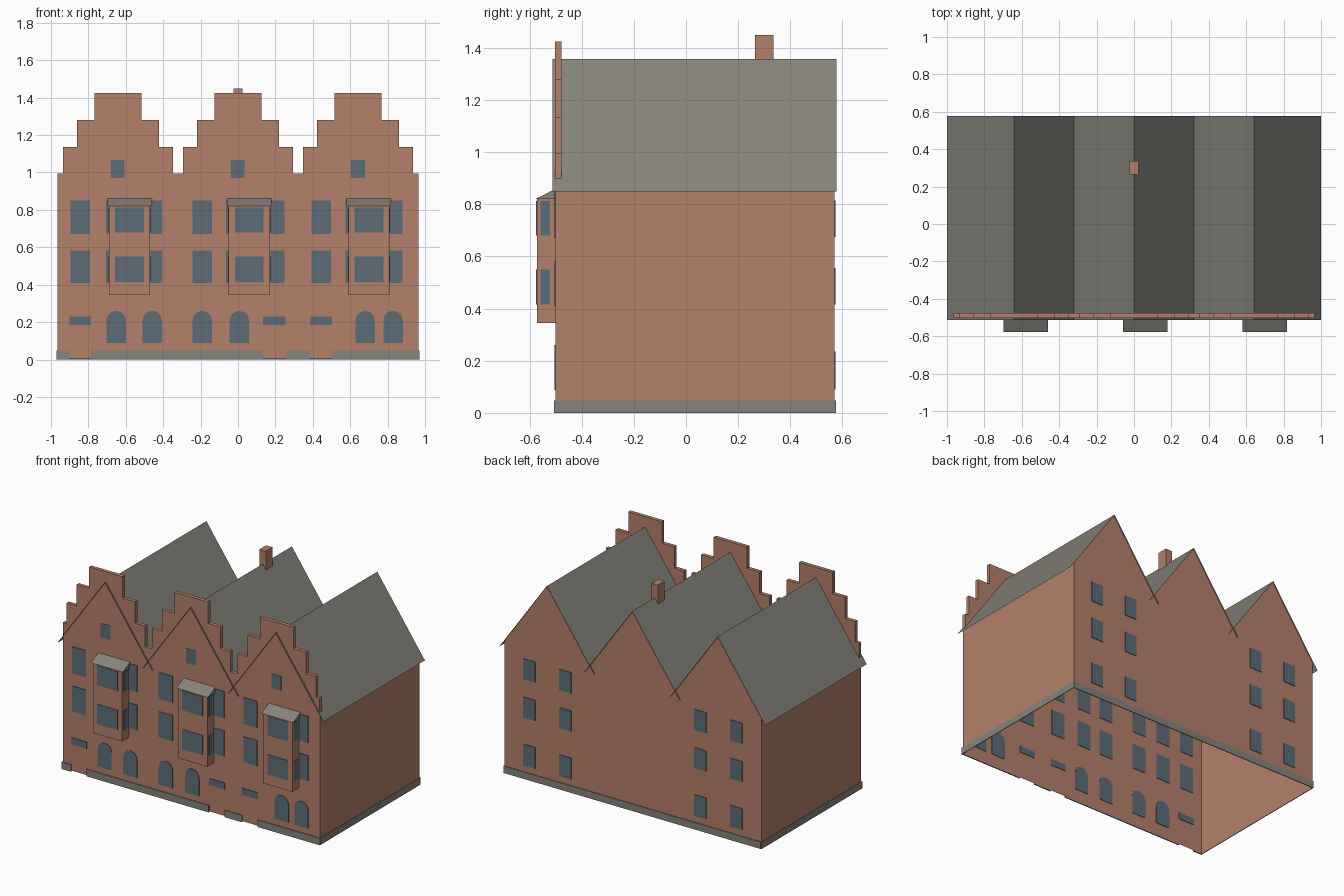
import bpy
import bmesh
import math

if "Cube" in bpy.data.objects:
    bpy.data.objects.remove(bpy.data.objects["Cube"])


def material(name, color):
    m = bpy.data.materials.new(name)
    m.diffuse_color = (*color, 1)
    m.use_nodes = True
    m.node_tree.nodes["Principled BSDF"].inputs["Base Color"].default_value = m.diffuse_color
    return m


BRICK = material("brick", (0.456, 0.216, 0.144))
SLATE = material("slate grey", (0.238, 0.227, 0.195))
GLASS = material("window blue", (0.107, 0.150, 0.188))

CENTRES = (-0.642, 0.0, 0.642)          # ridge line of each house
HALF, FRONT, BACK = 0.965, -0.50, 0.57  # wall shell
RIDGE, SLOPE = 1.355, 1.417


def finish(name, bm, mat):
    mesh = bpy.data.meshes.new(name)
    bm.to_mesh(mesh)
    bm.free()
    mesh.materials.append(mat)
    ob = bpy.data.objects.new(name, mesh)
    bpy.context.collection.objects.link(ob)
    return ob


def prism(bm, points, a, b, axis="y"):
    """Extrude a closed 2D outline from a to b along y (x,z outline) or x (y,z outline)."""
    def place(p, t):
        return (p[0], t, p[1]) if axis == "y" else (t, p[0], p[1])
    va = [bm.verts.new(place(p, a)) for p in points]
    vb = [bm.verts.new(place(p, b)) for p in points]
    faces = [bm.faces.new(va), bm.faces.new(vb[::-1])]
    n = len(points)
    for i in range(n):
        j = (i + 1) % n
        faces.append(bm.faces.new((va[j], va[i], vb[i], vb[j])))
    bmesh.ops.recalc_face_normals(bm, faces=faces)


def rect(a0, a1, b0, b1):
    return [(a0, b0), (a1, b0), (a1, b1), (a0, b1)]


def box(bm, x0, x1, y0, y1, z0, z1):
    prism(bm, rect(x0, x1, z0, z1), y0, y1)


def arch(x0, x1, z0, z1):
    """Upright outline with a half-round head."""
    r, cx = (x1 - x0) / 2, (x0 + x1) / 2
    head = [(cx + r * math.cos(math.pi * i / 8), z1 - r + r * math.sin(math.pi * i / 8))
            for i in range(9)]
    return [(x0, z0), (x1, z0)] + head


def roof_z(x):
    return RIDGE - SLOPE * min(abs(x - c) for c in CENTRES)


# Wall shell: open underneath, three gables front and back
outline = [(-HALF, 0.005), (HALF, 0.005)]
tops = [HALF, 0.642, 0.321, 0.0, -0.321, -0.642, -HALF]
outline += [(x, roof_z(x)) for x in tops]
bm = bmesh.new()
for y, flip in ((FRONT, 1), (BACK, -1)):
    bm.faces.new([bm.verts.new((x, y, z)) for x, z in outline[::flip]])
for s in (-1, 1):
    pts = rect(FRONT, BACK, 0.005, roof_z(HALF))[::s]
    bm.faces.new([bm.verts.new((s * HALF, y, z)) for y, z in pts])
finish("walls", bm, BRICK)

# Stepped parapet along the front
steps = ((0.294, 1.135), (0.22, 1.28), (0.126, 1.425))
profile = [(HALF, 0.895), (HALF, 0.995)]
for c in CENTRES[::-1]:
    z = 0.995
    for half, top in steps:
        profile += [(c + half, z), (c + half, top)]
        z = top
    for half, low in zip((0.126, 0.22, 0.294), (1.28, 1.135, 0.995)):
        profile += [(c - half, z), (c - half, low)]
        z = low
profile += [(-HALF, 0.995), (-HALF, 0.895)]
bm = bmesh.new()
prism(bm, profile, -0.502, -0.477)
finish("stepped_parapet", bm, BRICK)

# Thin roof sheets, crossing slightly at the valleys
bm = bmesh.new()
for c in CENTRES:
    for s in (-1, 1):
        drop = 0.358
        a, b = (c, RIDGE + 0.002), (c + s * drop, RIDGE + 0.002 - SLOPE * drop)
        quad = [(a[0], -0.512, a[1]), (b[0], -0.512, b[1]),
                (b[0], 0.578, b[1]), (a[0], 0.578, a[1])][::s]
        bm.faces.new([bm.verts.new(v) for v in quad])
finish("roof", bm, SLATE)

# Chimney
bm = bmesh.new()
box(bm, -0.025, 0.024, 0.265, 0.336, 1.28, 1.45)
finish("chimney", bm, BRICK)

# Plinth, broken at the three doorways
DOORS = ((-0.902, -0.785), (0.135, 0.253), (0.385, 0.502))
bm = bmesh.new()
edges = [-HALF] + [x for d in DOORS for x in d] + [HALF]
for x0, x1 in zip(edges[::2], edges[1::2]):
    box(bm, x0, x1, FRONT - 0.007, FRONT - 0.0005, 0, 0.047)
box(bm, -HALF, HALF, BACK + 0.0005, BACK + 0.006, 0, 0.047)
for s in (-1, 1):
    x0, x1 = sorted((s * (HALF + 0.0005), s * (HALF + 0.005)))
    box(bm, x0, x1, FRONT - 0.007, BACK + 0.006, 0, 0.047)
finish("plinth", bm, SLATE)

# Bay windows with small lean-to roofs
walls, caps, panes = bmesh.new(), bmesh.new(), bmesh.new()
for c in (-0.58, 0.06, 0.70):
    box(walls, c - 0.11, c + 0.11, -0.572, FRONT - 0.0005, 0.345, 0.82)
    prism(caps, [(-0.577, 0.82), (FRONT, 0.82), (FRONT, 0.86)], c - 0.119, c + 0.119, "x")
    for z0, z1 in ((0.415, 0.55), (0.68, 0.812)):
        box(panes, c - 0.077, c + 0.077, -0.575, -0.570, z0, z1)
        for s in (-1, 1):
            x0, x1 = sorted((c + s * 0.108, c + s * 0.113))
            box(panes, x0, x1, -0.558, -0.521, z0, z1)
finish("bay_walls", walls, BRICK)
finish("bay_roofs", caps, SLATE)
finish("bay_panes", panes, GLASS)

# Front windows: rows, gable lights, door transoms and ground-floor arches
Y0, Y1 = FRONT - 0.0045, FRONT + 0.003
bm = bmesh.new()
for x in (-0.895, -0.705, -0.51, -0.243, -0.065, 0.144, 0.393, 0.575, 0.775):
    for z0, z1 in ((0.41, 0.583), (0.67, 0.85)):
        box(bm, x, x + 0.104, Y0, Y1, z0, z1)
for c in CENTRES:
    box(bm, c - 0.038, c + 0.036, Y0, Y1, 0.97, 1.068)
for x0, x1 in DOORS:
    box(bm, x0, x1, Y0, Y1, 0.185, 0.23)
finish("front_windows", bm, GLASS)

bm = bmesh.new()
for x in (-0.703, -0.51, -0.243, -0.045, 0.628, 0.777):
    prism(bm, arch(x, x + 0.104, 0.088, 0.26), Y0, Y1)
finish("arched_windows", bm, GLASS)

# Back windows: four columns of three
bm = bmesh.new()
for c in (-0.777, -0.507, 0.507, 0.777):
    for z0, z1 in ((0.09, 0.235), (0.415, 0.555), (0.675, 0.815)):
        box(bm, c - 0.045, c + 0.045, BACK - 0.003, BACK + 0.004, z0, z1)
finish("back_windows", bm, GLASS)
